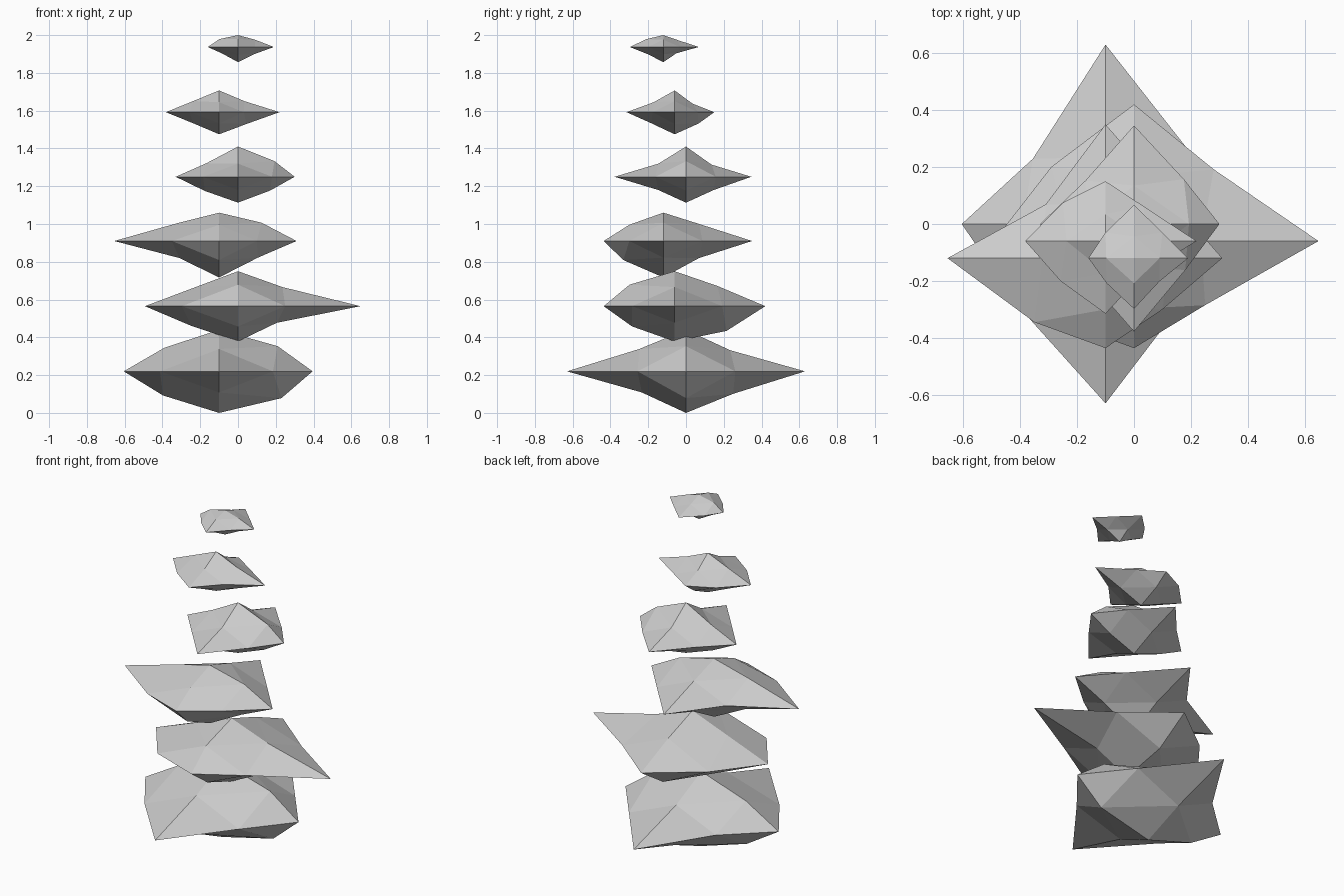
import bpy, bmesh
from mathutils import Vector

if "Cube" in bpy.data.objects:
    bpy.data.objects.remove(bpy.data.objects["Cube"])

SCALE = (1.0, 0.9, 0.43)          # flattened proportions of every stone
SIGNS = [(1, 1), (-1, 1), (-1, -1), (1, -1)]


def stone(name, centre, tips, xy, xz, yz):
    """Octahedron split once: six tips (+x -x +y -y +z -z) and a ring of
    four edge knuckles in each coordinate plane (order ++ -+ -- +-)."""
    bm = bmesh.new()
    verts = {}

    def add(key, co):
        verts[key] = bm.verts.new(Vector(centre) + Vector(co))

    for i, r in enumerate(tips):
        key = [0, 0, 0]
        key[i // 2] = 1 if i % 2 == 0 else -1
        add(tuple(key), [k * r for k in key])
    for (a, b), ring in (((0, 1), xy), ((0, 2), xz), ((1, 2), yz)):
        for (s, t), f in zip(SIGNS, ring):
            key = [0, 0, 0]
            key[a], key[b] = s, t
            add(tuple(key), [k * f * m for k, m in zip(key, SCALE)])

    # four facets in every octant
    for sx in (1, -1):
        for sy in (1, -1):
            for sz in (1, -1):
                x, y, z = (verts[k] for k in ((sx, 0, 0), (0, sy, 0), (0, 0, sz)))
                mxy, mxz, myz = (verts[k] for k in ((sx, sy, 0), (sx, 0, sz), (0, sy, sz)))
                for tri in ((x, mxy, mxz), (y, myz, mxy), (z, mxz, myz), (mxy, myz, mxz)):
                    bm.faces.new(tri if sx * sy * sz > 0 else tri[::-1])
    bmesh.ops.recalc_face_normals(bm, faces=bm.faces)
    mesh = bpy.data.meshes.new(name)
    bm.to_mesh(mesh)
    bm.free()
    bpy.context.collection.objects.link(bpy.data.objects.new(name, mesh))


# floating stones from the bottom up
stone("stone_1_base", (-.10, 0, .22), (.495, .505, .63, .63, .22, .22),
      (.29, .255, .313, .285), (.31, .29, .297, .33), (.26, .275, .26, .277))
stone("stone_2", (0, -.06, .565), (.648, .493, .48, .376, .185, .187),
      (.28, .29, .297, .25), (.235, .23, .245, .205), (.25, .265, .25, .305))
stone("stone_3", (-.10, -.12, .91), (.41, .555, .47, .316, .15, .193),
      (.23, .21, .25, .20), (.225, .22, .21, .205), (.21, .20, .235, .21))
stone("stone_4", (0, 0, 1.25), (.30, .33, .346, .378, .16, .137),
      (.175, .17, .185, .18), (.193, .167, .175, .17), (.15, .162, .163, .163))
stone("stone_5", (-.10, -.06, 1.592), (.32, .282, .21, .255, .115, .117),
      (.135, .15, .157, .13), (.135, .137, .137, .145), (.105, .123, .137, .14))
stone("stone_6_top", (0, -.12, 1.937), (.19, .16, .187, .178, .063, .08),
      (.10, .10, .097, .09), (.09, .098, .082, .087), (.085, .098, .09, .077))
